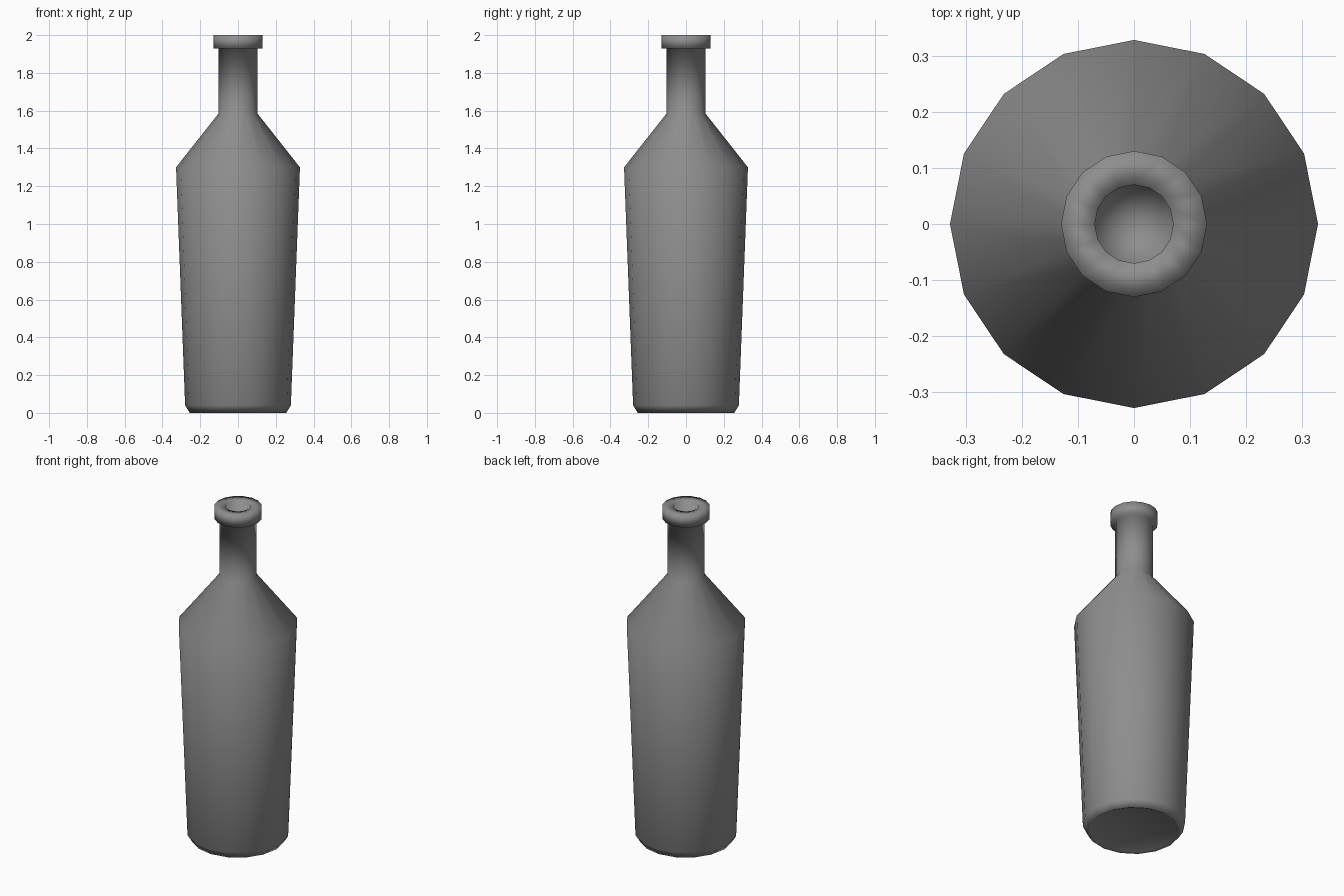
import bpy, bmesh, math

if "Cube" in bpy.data.objects:
    bpy.data.objects.remove(bpy.data.objects["Cube"], do_unlink=True)

# Plain grey bottle material
grey = bpy.data.materials.new("bottle_grey")
grey.use_nodes = True
colour = (0.27, 0.27, 0.27, 1)
grey.diffuse_color = colour
grey.node_tree.nodes["Principled BSDF"].inputs["Base Color"].default_value = colour


def lathe(name, profile, sides):
    """Spin a (radius, height) profile round z; zero radius makes a pole."""
    bm = bmesh.new()
    rings = []
    for r, z in profile:
        count = sides if r > 0 else 1
        rings.append([bm.verts.new((r * math.cos(math.tau * i / sides),
                                    r * math.sin(math.tau * i / sides), z))
                      for i in range(count)])
    for a, b in zip(rings, rings[1:]):
        for i in range(sides):
            j = (i + 1) % sides
            corners = [a[i % len(a)], a[j % len(a)], b[j % len(b)], b[i % len(b)]]
            bm.faces.new(list(dict.fromkeys(corners)))
    bmesh.ops.recalc_face_normals(bm, faces=bm.faces[:])
    mesh = bpy.data.meshes.new(name)
    bm.to_mesh(mesh)
    bm.free()
    mesh.materials.append(grey)
    mesh.shade_smooth()
    obj = bpy.data.objects.new(name, mesh)
    bpy.context.collection.objects.link(obj)
    return obj


# Outer wall from the base up, over the lip, then down the hollow neck
outer = [(0, 0.02), (0.245, 0.005), (0.255, 0), (0.28, 0.04), (0.328, 1.30),
         (0.103, 1.585), (0.103, 1.93), (0.13, 1.93), (0.13, 2.0)]
inner = [(0.07, 2.0), (0.07, 1.6), (0, 1.56)]
lathe("bottle", outer + inner, 16)
